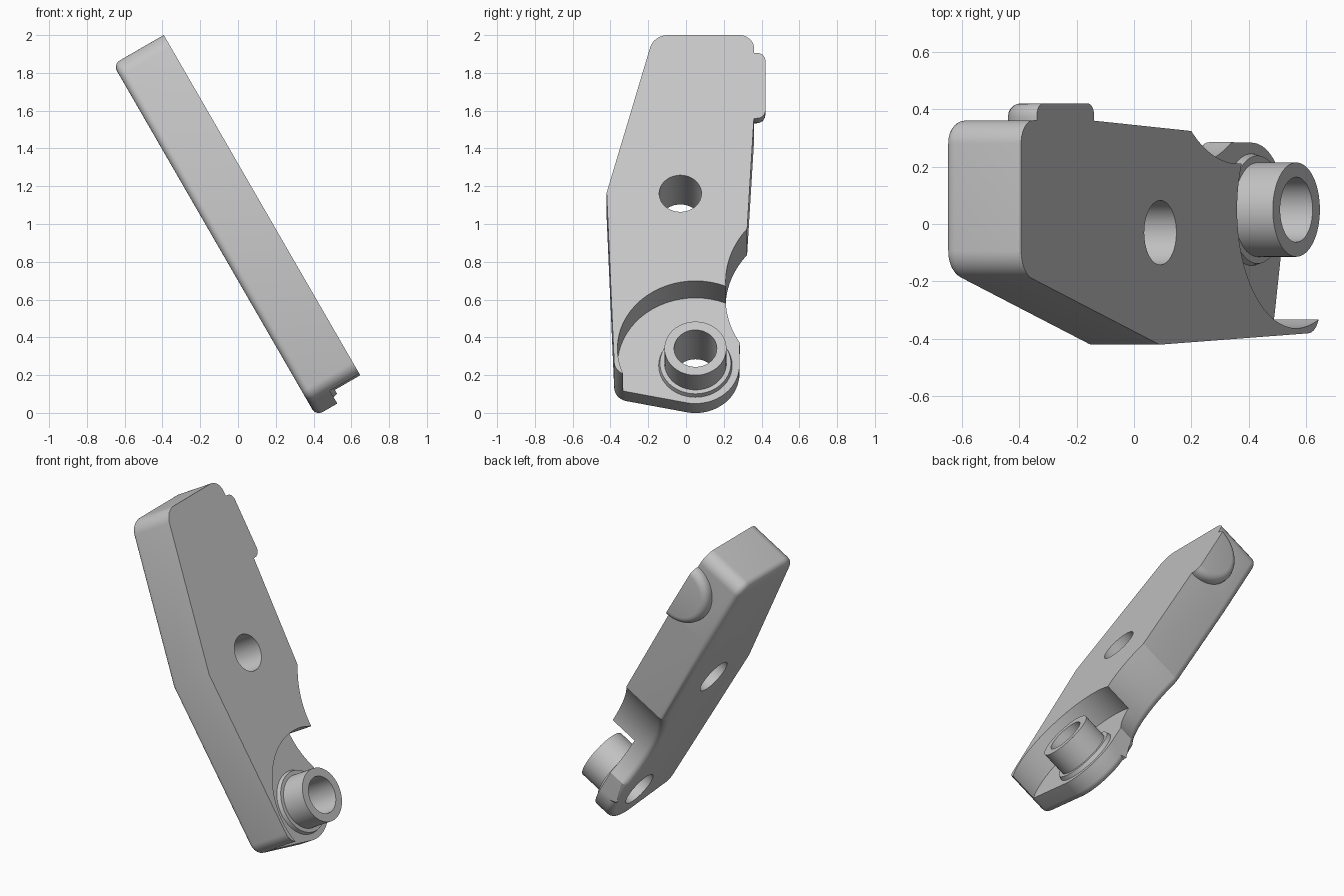
import bpy, bmesh
from math import radians, sin, cos, tan
from mathutils import Matrix, Vector

if "Cube" in bpy.data.objects:
    bpy.data.objects.remove(bpy.data.objects["Cube"])

grey = bpy.data.materials.new("plain grey")
grey.use_nodes = True
grey.diffuse_color = (0.56, 0.56, 0.56, 1)
grey.node_tree.nodes["Principled BSDF"].inputs["Base Color"].default_value = (0.56, 0.56, 0.56, 1)

# Local frame: x across the arm, y along it, z through its thickness; leaned by 30 degrees
lean = radians(30)
TILT = Matrix(((0, -sin(lean), cos(lean)), (1, 0, 0), (0, cos(lean), sin(lean)))).to_4x4()
BACK, FLOOR, FACE = 0.35, 0.48, 0.66
PIVOT = (0.05, 0.013)


def arc(centre, r, start, end, n):
    angles = [radians(start + (end - start) * i / n) for i in range(n + 1)]
    return [Vector((centre[0] + r * cos(a), centre[1] + r * sin(a))) for a in angles]


def rounded(before, corner, after, r, n=8):
    """Points of a circular fillet at a corner."""
    c = Vector(corner)
    a, b = (Vector(before) - c).normalized(), (Vector(after) - c).normalized()
    half = a.angle(b) / 2
    mid = c + (a + b).normalized() * r / sin(half)
    p, q = c + a * r / tan(half) - mid, c + b * r / tan(half) - mid
    return [mid + p.lerp(q, i / n).normalized() * r for i in range(n + 1)]


def finish(name, bm):
    bmesh.ops.recalc_face_normals(bm, faces=bm.faces)
    mesh = bpy.data.meshes.new(name)
    bm.to_mesh(mesh)
    bm.free()
    mesh.materials.append(grey)
    obj = bpy.data.objects.new(name, mesh)
    bpy.context.collection.objects.link(obj)
    return obj


def prism(name, points, low, high, round_end, r, keep=lambda e: True):
    """Extruded profile with one end rounded over."""
    bm = bmesh.new()
    face = bm.faces.new([bm.verts.new((p.x, p.y, low)) for p in points])
    new = bmesh.ops.extrude_face_region(bm, geom=[face])["geom"]
    for v in new:
        if isinstance(v, bmesh.types.BMVert):
            v.co.z = high
    rim = [e for e in bm.edges if keep(e)
           and all(abs(v.co.z - round_end) < 1e-5 for v in e.verts)]
    bmesh.ops.bevel(bm, geom=rim, offset=r, segments=5, profile=0.5,
                    affect='EDGES', clamp_overlap=False)
    return finish(name, bm)


def disc(name, centre, r_low, r_high, low, high):
    bm = bmesh.new()
    bmesh.ops.create_cone(bm, cap_ends=True, segments=64, radius1=r_low, radius2=r_high,
                          depth=high - low,
                          matrix=Matrix.Translation((*centre, (low + high) / 2)))
    return finish(name, bm)


def combine(obj, other, operation):
    mod = obj.modifiers.new(operation, 'BOOLEAN')
    mod.operation, mod.object, mod.solver = operation, other, 'EXACT'
    bpy.context.view_layer.objects.active = obj
    bpy.ops.object.modifier_apply(modifier=mod.name)


# Arm plate: rounded foot, scooped side, tapered head
foot = arc(PIVOT, 0.233, 258, 360, 24)
scoop = arc((0.73, 0.42), 0.52, 211.1, 141.4, 24)
shoulder, head_r, head_l = (0.36, 1.43), (0.36, 1.929), (-0.17, 1.929)
elbow, heel = (-0.42, 0.965), (-0.378, -0.134)
outline = (foot + scoop + [Vector(shoulder)]
           + rounded(shoulder, head_r, head_l, 0.08)
           + rounded(head_r, head_l, elbow, 0.1)
           + [Vector(elbow)] + rounded(elbow, heel, foot[0], 0.08))
plate = prism("arm_plate", outline, BACK, FACE, BACK, 0.04)

# Half-round nub on the side of the head
nub = prism("side_nub", arc((1.62, FACE), 0.2, 180, 360, 32), 0.3, 0.42, 0.42, 0.045,
            keep=lambda e: any(v.co.y < FACE - 1e-4 for v in e.verts))
nub.data.transform(Matrix(((0, 0, 1), (1, 0, 0), (0, 1, 0))).to_4x4())
combine(plate, nub, 'UNION')

# Bushing standing in the recess
collar = disc("bushing_collar", PIVOT, 0.2, 0.188, FLOOR - 0.02, FLOOR + 0.025)
tube = disc("bushing_tube", PIVOT, 0.164, 0.164, FLOOR - 0.02, FACE)

# Recess and through holes
recess = disc("recess_cutter", PIVOT, 0.413, 0.413, FLOOR, 1)
bore = disc("bore_cutter", PIVOT, 0.113, 0.113, 0, 1)
hole = disc("hole_cutter", (-0.03, 0.96), 0.112, 0.112, 0, 1)
for cutter in (recess, bore, hole):
    combine(plate, cutter, 'DIFFERENCE')
for part in (collar, tube):
    combine(part, bore, 'DIFFERENCE')
for helper in (nub, recess, bore, hole):
    bpy.data.objects.remove(helper)

# Lean the parts and smooth their curved faces
for part in (plate, collar, tube):
    part.data.transform(TILT)
    bpy.ops.object.select_all(action='DESELECT')
    part.select_set(True)
    bpy.context.view_layer.objects.active = part
    bpy.ops.object.shade_smooth_by_angle(angle=radians(25))
